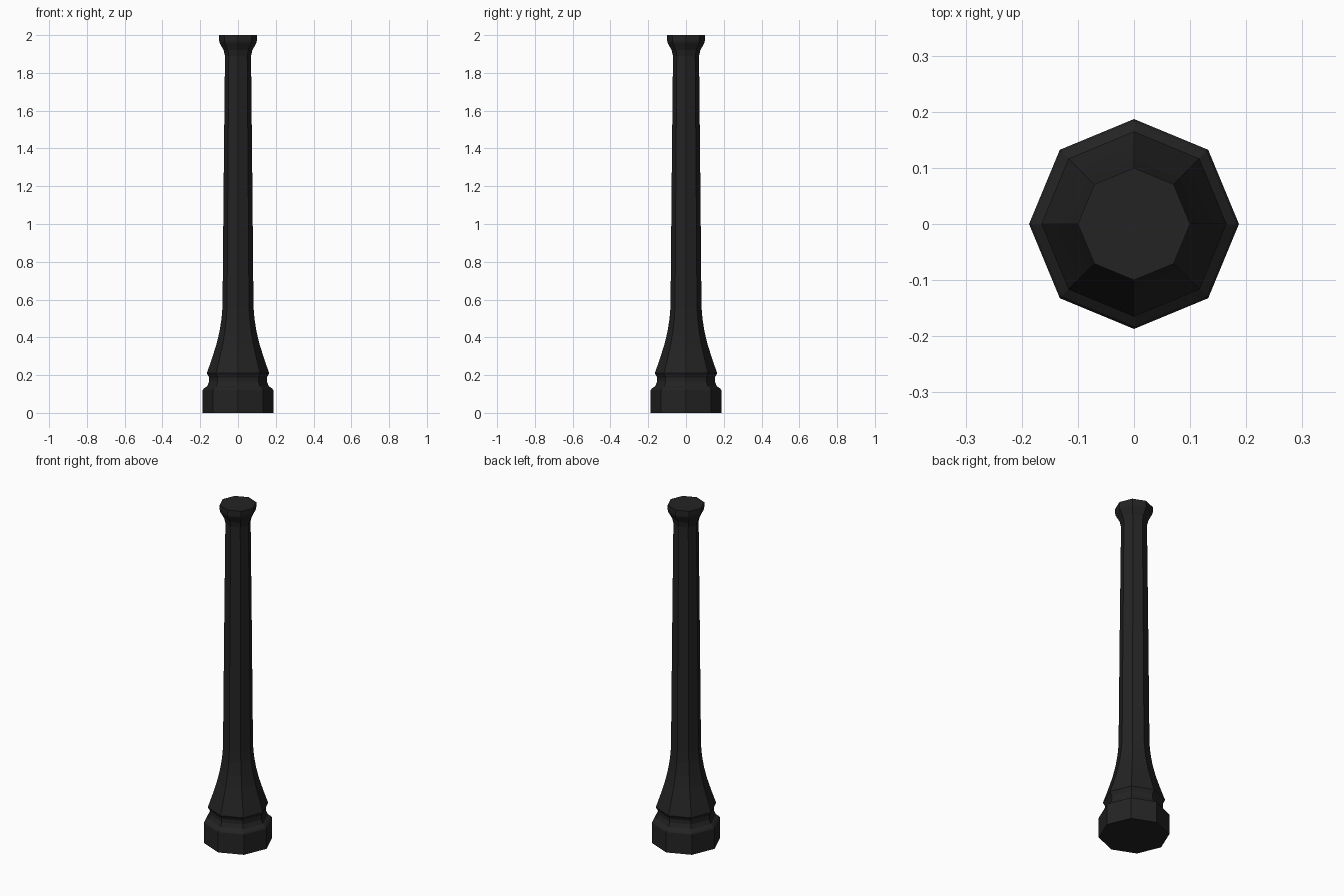
import bpy, bmesh, math

if "Cube" in bpy.data.objects:
    bpy.data.objects.remove(bpy.data.objects["Cube"])

SIDES = 8

black = bpy.data.materials.new("matte black")
black.diffuse_color = (0.017, 0.017, 0.017, 1)
black.use_nodes = True
black.node_tree.nodes["Principled BSDF"].inputs["Base Color"].default_value = black.diffuse_color


def turned_part(name, profile):
    """Closed octagonal solid with corners on the axes, from (radius, height) pairs."""
    bm = bmesh.new()
    rings = []
    for r, z in profile:
        rings.append([bm.verts.new((r * math.cos(math.tau * i / SIDES),
                                    r * math.sin(math.tau * i / SIDES), z))
                      for i in range(SIDES)])
    for a, b in zip(rings, rings[1:]):
        for i in range(SIDES):
            j = (i + 1) % SIDES
            bm.faces.new((a[i], a[j], b[j], b[i]))
    bm.faces.new(rings[0][::-1])
    bm.faces.new(rings[-1])
    mesh = bpy.data.meshes.new(name)
    bm.to_mesh(mesh)
    bm.free()
    mesh.materials.append(black)
    obj = bpy.data.objects.new(name, mesh)
    bpy.context.collection.objects.link(obj)
    return obj


# Whole post: plinth, grooved neck, flared foot, tapering shaft, cap
turned_part("octagonal_post", [
    (0.187, 0.0), (0.187, 0.12), (0.182, 0.128),      # plinth
    (0.163, 0.142), (0.153, 0.165), (0.153, 0.188),   # groove
    (0.165, 0.21),                                    # foot lip
    (0.139, 0.285), (0.115, 0.36), (0.098, 0.43),     # flared foot
    (0.087, 0.50), (0.082, 0.56),
    (0.076, 1.22), (0.069, 1.89),                     # shaft
    (0.076, 1.92), (0.098, 1.96), (0.10, 1.972), (0.10, 2.0),  # cap
])
